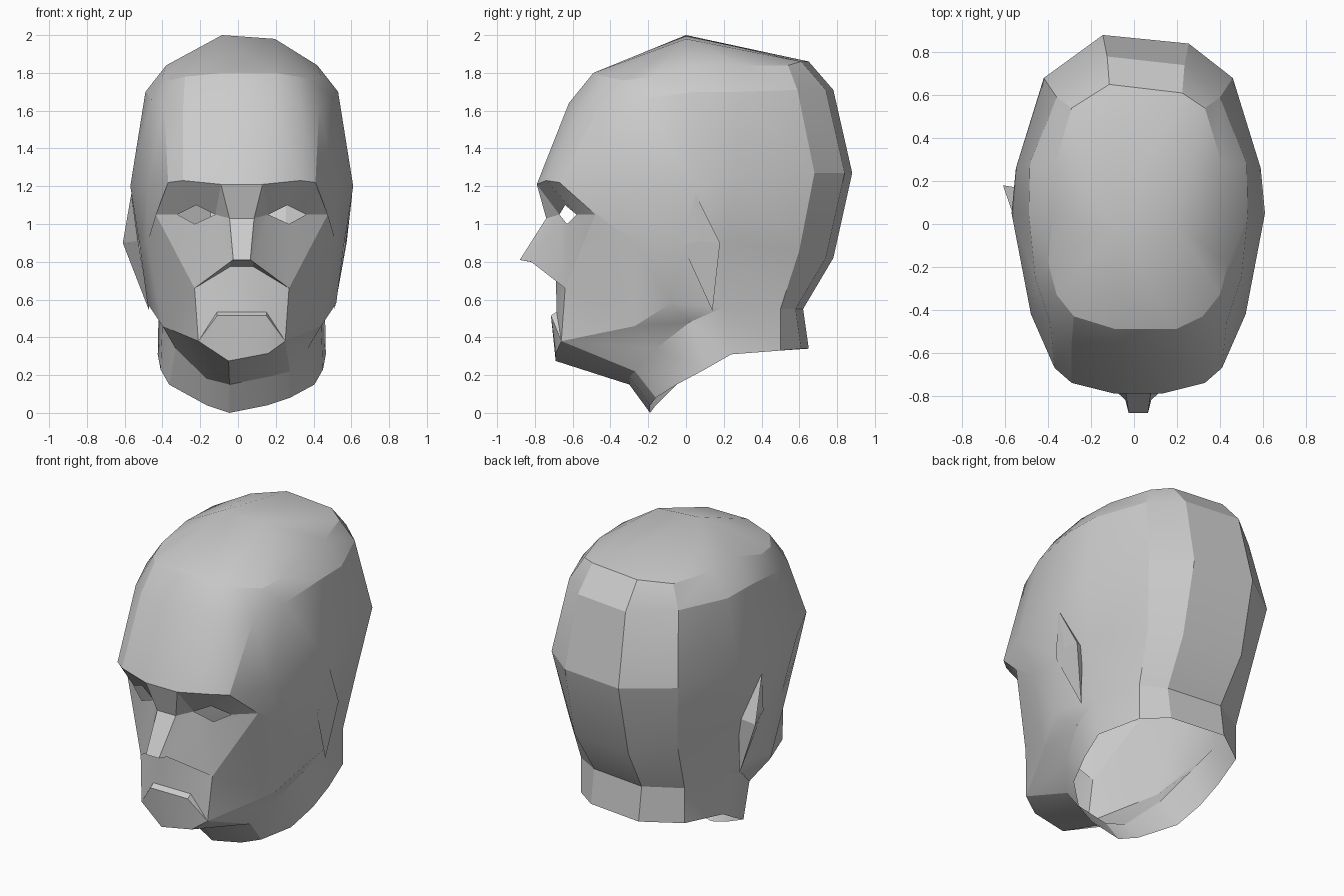
import bpy, bmesh, math

if "Cube" in bpy.data.objects:
    bpy.data.objects.remove(bpy.data.objects["Cube"])


def place(p, s):
    """Half-head point (d, y, z) -> model position on side s, with the slight skew of the head."""
    d, y, z = p
    x = 0.02 + s * d
    if d < 0.25 and (z > 1.5 or y > 0.4 or z < 0.35):
        x += 0.035
        if y > 0.4:
            y -= 0.02 * s
        elif z > 1.9:
            z -= 0.01 * s
        elif z < 0.35:
            z += 0.02 * s
    return (round(x, 4), round(y, 4), round(z, 4))


class Builder:
    def __init__(self):
        self.bm, self.verts = bmesh.new(), {}

    def face(self, pts):
        pts = list(dict.fromkeys(pts))
        if len(pts) < 3:
            return
        vs = [self.verts.setdefault(p, None) or self.new(p) for p in pts]
        if not self.bm.faces.get(vs):
            self.bm.faces.new(vs)

    def new(self, p):
        self.verts[p] = self.bm.verts.new(p)
        return self.verts[p]

    def both(self, *pts):
        for s in (-1, 1):
            self.face([place(p, s) for p in pts])

    def centre(self, a, b):
        self.face([place(a, -1), place(b, -1), place(b, 1), place(a, 1)])

    def loft(self, upper, lower):
        for i in range(len(upper) - 1):
            self.both(upper[i], upper[i + 1], lower[i + 1], lower[i])

    def finish(self, name):
        bmesh.ops.recalc_face_normals(self.bm, faces=self.bm.faces)
        me = bpy.data.meshes.new(name)
        self.bm.to_mesh(me)
        self.bm.free()
        ob = bpy.data.objects.new(name, me)
        bpy.context.collection.objects.link(ob)
        return ob


# Half rings running from the front to the back of the head
top = (0.14, 0.0, 1.99)
crown = [(0.14, -0.49, 1.80), (0.30, -0.43, 1.78), (0.38, -0.33, 1.76), (0.42, -0.18, 1.78),
         (0.40, 0.03, 1.84), (0.39, 0.28, 1.84), (0.31, 0.54, 1.84), (0.17, 0.63, 1.86)]
upper = [(0.13, -0.62, 1.64), (0.31, -0.55, 1.63), (0.41, -0.46, 1.62), (0.48, -0.25, 1.66),
         (0.51, 0.05, 1.70), (0.505, 0.28, 1.70), (0.38, 0.59, 1.71), (0.18, 0.76, 1.71)]
brow = [(0.11, -0.79, 1.21), (0.31, -0.74, 1.23), (0.39, -0.67, 1.22), (0.50, -0.42, 1.20),
        (0.59, 0.05, 1.20), (0.57, 0.26, 1.25), (0.44, 0.68, 1.27), (0.2, 0.86, 1.27)]
cheek = [(0.455, -0.48, 1.05), (0.50, -0.27, 0.90), (0.54, 0.0, 0.88),
         (0.51, 0.22, 0.90), (0.38, 0.60, 0.86), (0.2, 0.76, 0.82)]
jaw = [(0.25, -0.64, 0.66), (0.42, -0.27, 0.46), (0.50, -0.08, 0.58),
       (0.44, 0.20, 0.56), (0.36, 0.50, 0.55), (0.18, 0.60, 0.55)]
neck = [(0.1, -0.30, 0.17), (0.22, -0.27, 0.20), (0.35, -0.16, 0.34),
        (0.42, 0.02, 0.48)] + jaw[3:]
base = [(0.1, -0.19, 0.02), (0.22, -0.16, 0.06), (0.385, -0.05, 0.15), (0.43, 0.10, 0.23),
        (0.445, 0.24, 0.31), (0.36, 0.50, 0.33), (0.18, 0.63, 0.34)]

head = Builder()
# Skull
for i in range(len(crown) - 1):
    head.both(top, crown[i], crown[i + 1])
head.loft(crown, upper)
head.loft(upper, brow)
head.loft(brow[2:], cheek)
head.loft(cheek, jaw)
front = [top, crown[0], upper[0], brow[0]]
back = [top, crown[-1], upper[-1], brow[-1], cheek[-1], jaw[-1], base[-1]]

# Nose, open eyes and sockets
bridge, tip, wing = (0.065, -0.74, 1.03), (0.045, -0.88, 0.81), (0.06, -0.82, 0.80)
e_in, e_top, e_out, e_low = ((0.14, -0.67, 1.05), (0.24, -0.64, 1.10),
                             (0.34, -0.58, 1.05), (0.25, -0.63, 1.0))
corner, muzzle = cheek[0], jaw[0]
head.both(brow[0], bridge, e_in)
head.both(brow[0], brow[1], e_top, e_in)
head.both(brow[1], brow[2], e_out, e_top)
head.both(brow[2], corner, e_out)
head.both(bridge, tip, wing, e_in)
head.both(e_in, wing, muzzle, e_low)
head.both(e_low, muzzle, corner, e_out)

# Mouth and chin
under, lip_up, lip_low = (0.06, -0.69, 0.775), (0.13, -0.685, 0.535), (0.13, -0.715, 0.515)
chin, chin_side = (0.105, -0.69, 0.295), (0.23, -0.66, 0.38)
head.both(tip, wing, under)
head.both(wing, muzzle, under)
head.both(under, muzzle, lip_up)
head.both(lip_up, muzzle, chin_side)
head.both(lip_up, chin_side, lip_low)
head.both(lip_low, chin_side, chin)
head.both(muzzle, chin_side, jaw[1])
front += [bridge, tip, under, lip_up, lip_low, chin, neck[0], base[0]]

# Jaw underside and open neck
head.loft([chin, chin_side] + jaw[1:], neck)
head.loft(neck, base)

# Centre strips joining both halves
for strip in (front, back):
    for a, b in zip(strip, strip[1:]):
        head.centre(a, b)
head_ob = head.finish("head")
bpy.context.view_layer.objects.active = head_ob
head_ob.select_set(True)
bpy.ops.object.shade_smooth_by_angle(angle=math.radians(24))

# Ears: pointed four-sided wedges
for s, name, tip_x in ((-1, "left_ear", -0.61), (1, "right_ear", 0.575)):
    ear = Builder()
    rim = [(0.02 + s * d, y, z) for d, y, z in
           ((0.585, 0.05, 1.16), (0.545, -0.02, 0.89), (0.49, 0.14, 0.54))]
    point, inner = (tip_x, 0.18, 0.90), (0.02 + s * 0.50, 0.16, 0.90)
    mid = (0.02 + s * 0.555, 0.07, 0.91)
    ear.face([rim[0], rim[1], mid])
    ear.face([rim[0], mid, point])
    ear.face([rim[1], rim[2], point, mid])
    ear.face([rim[0], point, inner])
    ear.face([point, rim[2], inner])
    ear.finish(name)
